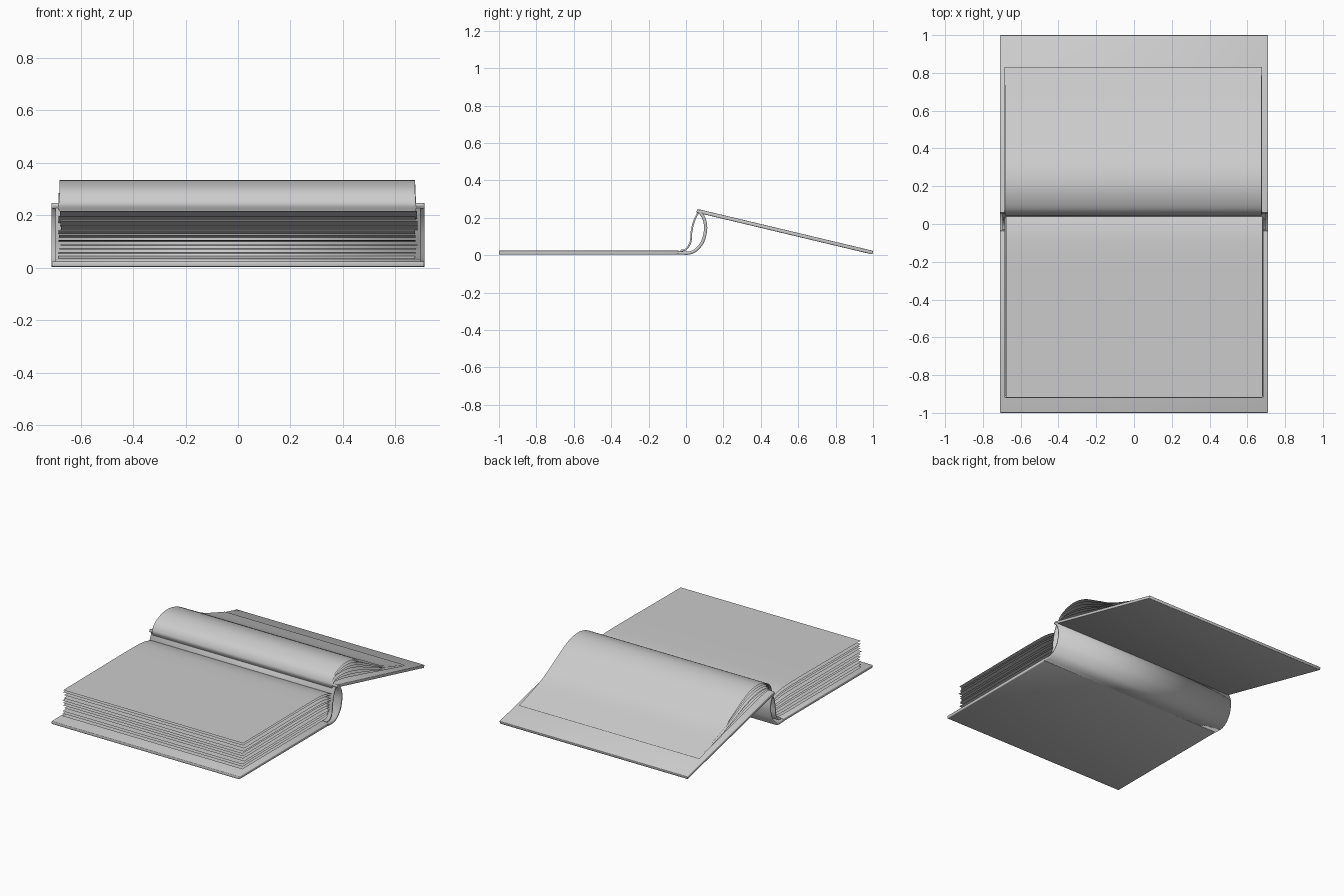
import bpy, bmesh, random
from mathutils import Vector

if "Cube" in bpy.data.objects:
    bpy.data.objects.remove(bpy.data.objects["Cube"])

random.seed(4)


def smooth_path(pts, steps=6):
    """Catmull-Rom curve through (y, z) points."""
    p = [Vector(q) for q in pts]
    p = [2 * p[0] - p[1]] + p + [2 * p[-1] - p[-2]]
    out = []
    for i in range(1, len(p) - 2):
        a, b, c, d = p[i - 1:i + 3]
        for k in range(steps):
            t = k / steps
            out.append(0.5 * (2 * b + (c - a) * t + (2 * a - 5 * b + 4 * c - d) * t * t
                              + (3 * b - a - 3 * c + d) * t ** 3))
    return out + [p[-2]]


def ribbon(name, path, x0, x1, thick=0, bevel=0):
    """Sheet or board: a side profile extruded along x."""
    bm = bmesh.new()
    rows = [[bm.verts.new((x, q[0], q[1])) for x in (x0, x1)] for q in path]
    for a, b in zip(rows, rows[1:]):
        bm.faces.new((a[0], a[1], b[1], b[0]))
    me = bpy.data.meshes.new(name)
    bm.to_mesh(me)
    bm.free()
    ob = bpy.data.objects.new(name, me)
    bpy.context.collection.objects.link(ob)
    if thick:
        s = ob.modifiers.new("thickness", 'SOLIDIFY')
        s.thickness, s.offset = thick, 0
    if bevel:
        b = ob.modifiers.new("rounding", 'BEVEL')
        b.width, b.segments = bevel, 2
    bpy.ops.object.select_all(action='DESELECT')
    bpy.context.view_layer.objects.active = ob
    ob.select_set(True)
    bpy.ops.object.shade_smooth_by_angle(angle=0.7)
    return ob


def blend(a, b, t):
    return [Vector(p).lerp(Vector(q), t) for p, q in zip(a, b)]


# cover boards
ribbon("front_cover", [(-1, .014), (-.035, .014)], -.71, .71, .02, .004)
ribbon("back_cover", [(.058, .238), (.998, .014)], -.71, .71, .02, .004)

# curved spine joining the boards
ribbon("spine", smooth_path([(-.045, .013), (.015, .012), (.055, .03), (.09, .075), (.105, .14),
                             (.098, .19), (.078, .225), (.06, .24)]), -.71, .71, .017)

# inner lining the pages are bound to
ribbon("spine_lining", smooth_path([(-.03, .024), (0, .032), (.024, .07), (.03, .13), (.044, .185),
                                    (.065, .228)]), -.695, .695, .009)

# flat stack of pages on the front cover
low = [(-.915, .034), (-.6, .034), (-.3, .034), (-.1, .034), (-.03, .036), (.005, .045)]
high = [(-.915, .212), (-.6, .214), (-.3, .216), (-.1, .214), (-.01, .202), (.04, .185)]
n = 11
for i in range(n):
    path = blend(low, high, i / (n - 1))
    path[0].x += random.uniform(-.006, .006)
    dx = random.uniform(-.006, .006)
    ribbon(f"front_page_{i}", smooth_path(path), -.68 + dx, .68 + dx)

# arched pages fanning over the back cover
low = [(.06, .222), (.056, .243), (.085, .252), (.19, .235), (.31, .205), (.45, .17), (.6, .13), (.83, .072)]
high = [(.055, .212), (.046, .25), (.085, .302), (.19, .334), (.31, .314), (.45, .24), (.6, .16), (.83, .08)]
n = 7
for i in range(n):
    dx = random.uniform(-.008, .004)
    ribbon(f"back_page_{i}", smooth_path(blend(low, high, i / (n - 1))), -.678 + dx, .676 + dx)
